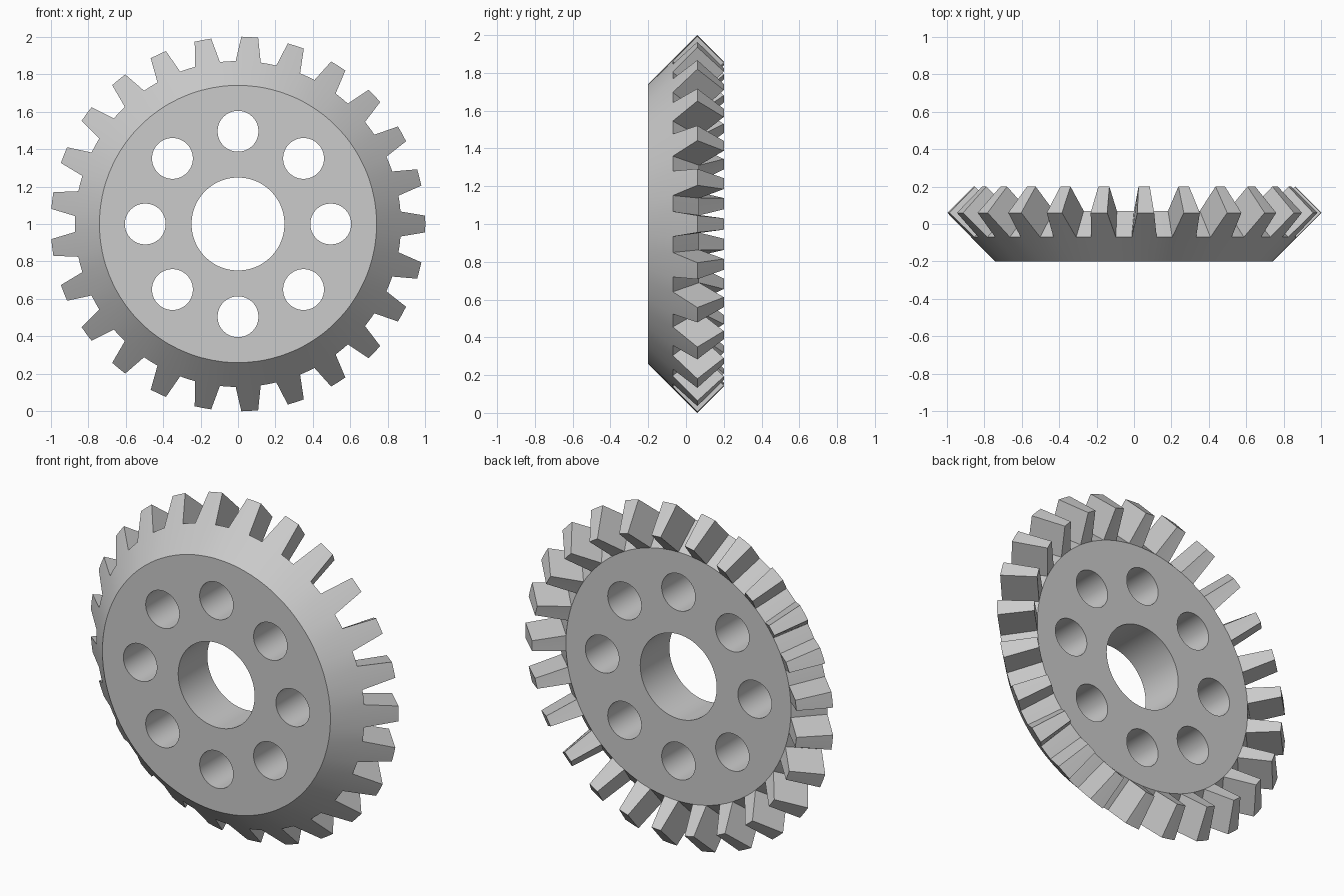
import bpy
import bmesh
from math import sin, cos, pi, radians
from mathutils import Matrix

TEETH = 25
PITCH = 2 * pi / TEETH
HOLES = 8

cube = bpy.data.objects.get("Cube")
if cube:
    bpy.data.objects.remove(cube, do_unlink=True)

# One flat steel colour
steel = bpy.data.materials.new("grey steel")
steel.use_nodes = True
colour = (0.6, 0.6, 0.6, 1)
steel.diffuse_color = colour
steel.node_tree.nodes["Principled BSDF"].inputs["Base Color"].default_value = colour


def make_object(name, bm):
    bmesh.ops.recalc_face_normals(bm, faces=bm.faces[:])
    mesh = bpy.data.meshes.new(name)
    bm.to_mesh(mesh)
    bm.free()
    mesh.materials.append(steel)
    obj = bpy.data.objects.new(name, mesh)
    bpy.context.collection.objects.link(obj)
    return obj


def point(bm, radius, y, angle):
    return bm.verts.new((radius * cos(angle), y, 1 + radius * sin(angle)))


def ring(bm, radius, y, half_width):
    """Four points per tooth: both tooth edges, tooth middle, gap middle."""
    a = half_width / radius
    offsets = (-a, 0, a, PITCH / 2)
    return [point(bm, radius, y, i * PITCH + o) for i in range(TEETH) for o in offsets]


# Gear body: front disc, cone, tooth roots and recessed back disc
bm = bmesh.new()
front = ring(bm, 0.74, -0.2, 0.057)
outer = ring(bm, 0.87, -0.07, 0.067)
inner = ring(bm, 0.73, 0.07, 0.046)
bm.faces.new(front)
bm.faces.new(inner)
count = len(front)
for i in range(count):
    j = (i + 1) % count
    bm.faces.new((front[i], front[j], outer[j], outer[i]))
    if i % 4 >= 2:
        bm.faces.new((outer[i], outer[j], inner[j], inner[i]))

# Tapered teeth, standing on the sloping roots
for t in range(TEETH):
    root_out = outer[4 * t:4 * t + 3]
    root_in = inner[4 * t:4 * t + 3]
    tip_out = [point(bm, 1.0, 0.06, t * PITCH + s * 0.045) for s in (-1, 0, 1)]
    tip_in = [point(bm, 0.86, 0.2, t * PITCH + s * 0.03 / 0.86) for s in (-1, 0, 1)]
    for low, high in ((root_out, tip_out), (tip_out, tip_in), (tip_in, root_in)):
        for k in range(2):
            bm.faces.new((low[k], low[k + 1], high[k + 1], high[k]))
    for k in (0, 2):
        bm.faces.new((root_out[k], tip_out[k], tip_in[k], root_in[k]))
gear = make_object("bevel_gear", bm)

# Cutters for the shaft bore and the ring of lightening holes
bm = bmesh.new()


def add_cutter(radius, x, z, segments):
    place = Matrix.Translation((x, 0, z)) @ Matrix.Rotation(radians(90), 4, "X")
    bmesh.ops.create_cone(bm, cap_ends=True, segments=segments, radius1=radius,
                          radius2=radius, depth=1, matrix=place)


add_cutter(0.248, 0, 1, 96)
for h in range(HOLES):
    angle = h * 2 * pi / HOLES
    add_cutter(0.109, 0.495 * cos(angle), 1 + 0.495 * sin(angle), 64)
cutter = make_object("hole_cutter", bm)
cutter.hide_render = True

cut = gear.modifiers.new("holes", "BOOLEAN")
cut.operation = "DIFFERENCE"
cut.solver = "EXACT"
cut.object = cutter
bpy.ops.object.select_all(action="DESELECT")
gear.select_set(True)
bpy.context.view_layer.objects.active = gear
bpy.ops.object.modifier_apply(modifier=cut.name)
bpy.data.objects.remove(cutter, do_unlink=True)
bpy.ops.object.shade_smooth_by_angle(angle=radians(20))
